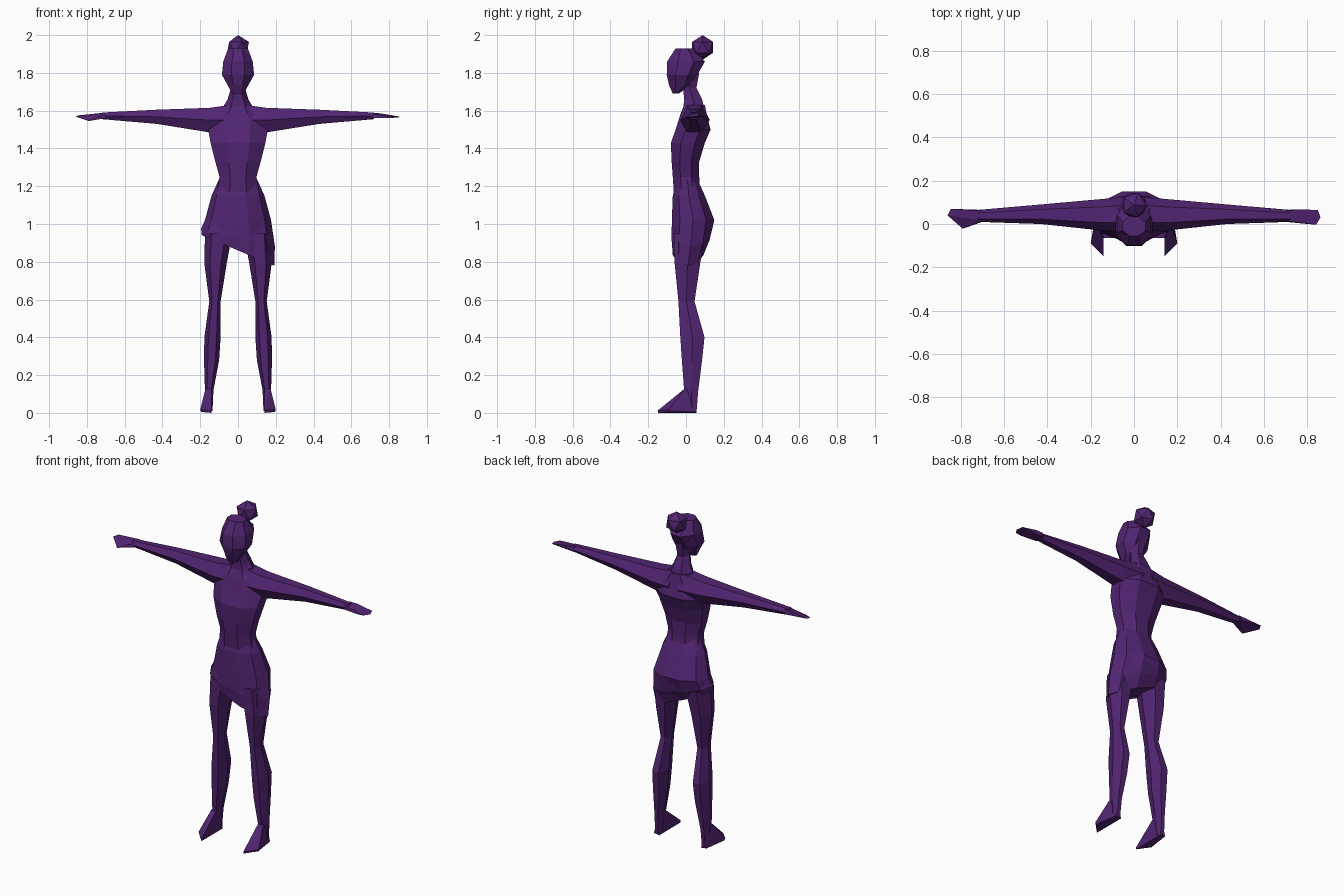
import bpy, bmesh, math
from mathutils import Vector

cube = bpy.data.objects.get("Cube")
if cube:
    bpy.data.objects.remove(cube, do_unlink=True)

purple = bpy.data.materials.new("deep purple")
purple.use_nodes = True
COLOUR = (0.085, 0.018, 0.17, 1)
purple.diffuse_color = COLOUR
purple.node_tree.nodes["Principled BSDF"].inputs["Base Color"].default_value = COLOUR


def finish(name, bm):
    """Turn a bmesh into a flat-shaded purple object."""
    bmesh.ops.recalc_face_normals(bm, faces=bm.faces)
    mesh = bpy.data.meshes.new(name)
    bm.to_mesh(mesh)
    bm.free()
    mesh.materials.append(purple)
    obj = bpy.data.objects.new(name, mesh)
    bpy.context.collection.objects.link(obj)
    return obj


def loft(name, rings, place, sides):
    """Join rings (position, a_min, a_max, b_min, b_max) into a faceted tube."""
    bm = bmesh.new()
    start = math.pi / 2 + math.pi / sides
    angles = [start + math.tau * i / sides for i in range(sides)]
    wide = max(abs(math.cos(t)) for t in angles)
    deep = max(abs(math.sin(t)) for t in angles)
    loops = []
    for pos, a0, a1, b0, b1 in rings:
        loop = []
        for t in angles:
            a = (a0 + a1) / 2 + (a1 - a0) / 2 * math.cos(t) / wide
            b = (b0 + b1) / 2 + (b1 - b0) / 2 * math.sin(t) / deep
            loop.append(bm.verts.new(place(pos, a, b)))
        loops.append(loop)
    for low, high in zip(loops, loops[1:]):
        for i in range(sides):
            j = (i + 1) % sides
            bm.faces.new((low[i], low[j], high[j], high[i]))
    bm.faces.new(loops[0])
    bm.faces.new(loops[-1])
    bmesh.ops.triangulate(bm, faces=bm.faces)
    return finish(name, bm)


def hull(name, points):
    bm = bmesh.new()
    for p in points:
        bm.verts.new(p)
    bmesh.ops.convex_hull(bm, input=bm.verts)
    return finish(name, bm)


def upright(z, x, y):
    return Vector((x, y, z))


def level(rows):
    """Symmetric rings given as (z, half width, front, back)."""
    return [(z, -w, w, f, b) for z, w, f, b in rows]


# Torso, narrow at the waist
loft("torso", level([
    (1.1, .12, -.06, .08), (1.25, .098, -.07, .07), (1.33, .12, -.076, .07),
    (1.43, .145, -.08, .1), (1.5, .158, -.055, .13), (1.58, .13, -.03, .11),
    (1.63, .07, -.01, .1)]), upright, 8)

# Neck and head
loft("neck", level([
    (1.6, .09, -.015, .1), (1.66, .055, -.01, .085), (1.72, .037, -.015, .055),
    (1.8, .045, -.03, .07)]), upright, 6)
loft("head", level([
    (1.69, .03, -.07, -.04), (1.735, .055, -.09, .03), (1.79, .085, -.102, .06),
    (1.86, .078, -.1, .1), (1.93, .052, -.055, .035)]), upright, 8)

# Hair bun
bm = bmesh.new()
bmesh.ops.create_icosphere(bm, subdivisions=1, radius=.065)
bun = finish("hair_bun", bm)
bun.location = (0, .088, 1.935)


# Skirt with a hem that slopes down to the left
def skirt_place(z, x, y):
    slope = max(0, min(1, (1.02 - z) / .16))
    return Vector((x, y, z - .42 * x * slope))


loft("skirt", level([
    (1.26, .09, -.04, .05), (1.15, .14, -.07, .1), (1.02, .175, -.075, .15),
    (.93, .195, -.076, .125), (.86, .193, -.07, .092)]), skirt_place, 10)

# Legs, feet and arms on both sides
for side, s in (("left", 1), ("right", -1)):
    loft(side + "_leg", [
        (.95, .03, .175, -.065, .1), (.79, .06, .178, -.06, .075),
        (.59, .092, .152, -.04, .045), (.4, .092, .178, -.03, .098),
        (.28, .1, .18, -.022, .085), (.12, .13, .175, -.01, .065),
        (.01, .135, .178, .01, .056)],
        lambda z, x, y: Vector((s * x, y, z)), 6)

    hull(side + "_foot", [
        (s * x, y, z) for x, y, z in (
            (.14, -.15, .012), (.2, -.09, .018), (.14, -.148, 0),
            (.195, -.085, .005), (.14, .055, 0), (.175, .055, .005),
            (.14, -.005, .13), (.172, -.005, .13), (.15, .06, .1))])

    loft(side + "_arm", [
        (.03, -.03, .125, 1.47, 1.632), (.15, -.03, .115, 1.485, 1.615),
        (.43, .0, .09, 1.53, 1.605), (.72, .01, .065, 1.555, 1.59)],
        lambda x, y, z: Vector((s * x, y, z)), 6)

# Left hand is flat, right hand has its thumb lowered
WRIST = [(.7, .01, 1.56), (.7, .065, 1.56), (.7, .015, 1.583), (.7, .06, 1.59)]
hull("left_hand", WRIST + [
    (.84, -.003, 1.566), (.86, .03, 1.566), (.848, .065, 1.57),
    (.75, .067, 1.586), (.8, .0, 1.56)])
hull("right_hand", [(-x, y, z) for x, y, z in WRIST + [
    (.79, -.022, 1.545), (.75, .0, 1.555), (.85, .035, 1.565),
    (.845, .07, 1.575), (.86, .04, 1.57)]])
